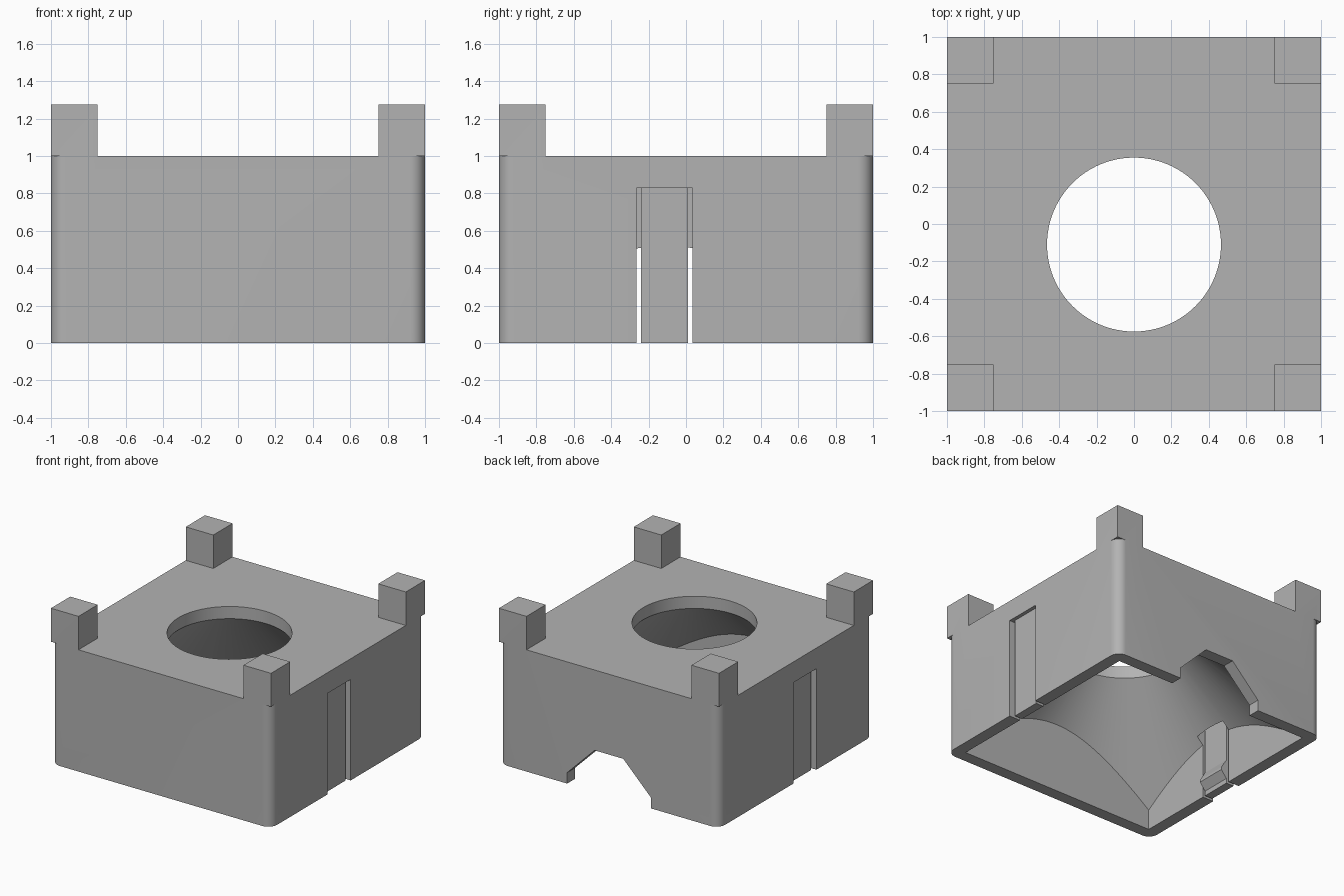
import bpy, bmesh, math
from mathutils import Matrix

old = bpy.data.objects.get("Cube")
if old:
    bpy.data.objects.remove(old, do_unlink=True)

grey = bpy.data.materials.new("plain grey")
grey.use_nodes = True
colour = (0.45, 0.45, 0.45, 1)
grey.diffuse_color = colour
grey.node_tree.nodes["Principled BSDF"].inputs["Base Color"].default_value = colour


def finish(name, bm):
    bmesh.ops.recalc_face_normals(bm, faces=bm.faces)
    mesh = bpy.data.meshes.new(name)
    bm.to_mesh(mesh)
    bm.free()
    mesh.materials.append(grey)
    ob = bpy.data.objects.new(name, mesh)
    bpy.context.collection.objects.link(ob)
    return ob


def box(name, x, y, z, round_corners=0):
    """Box from (min, max) ranges, optionally with rounded upright edges."""
    bm = bmesh.new()
    bmesh.ops.create_cube(bm, size=1)
    for v in bm.verts:
        for i, (lo, hi) in enumerate((x, y, z)):
            v.co[i] = hi if v.co[i] > 0 else lo
    if round_corners:
        upright = [e for e in bm.edges if abs(e.verts[0].co.z - e.verts[1].co.z) > 0.1]
        bmesh.ops.bevel(bm, geom=upright, offset=round_corners, segments=8,
                        profile=0.5, affect='EDGES')
    return finish(name, bm)


def prism(name, profile, y0, y1, side=1):
    """Extrude an (x, z) profile along y; side=-1 mirrors it in x."""
    bm = bmesh.new()
    face = bm.faces.new([bm.verts.new((side * x, y0, z)) for x, z in profile])
    ext = bmesh.ops.extrude_face_region(bm, geom=[face])
    for v in ext["geom"]:
        if isinstance(v, bmesh.types.BMVert):
            v.co.y = y1
    return finish(name, bm)


def revolve(name, profile, centre_y, steps=96):
    """Spin an (r, z) profile that starts and ends on the axis."""
    bm = bmesh.new()
    verts = [bm.verts.new((r, 0, z)) for r, z in profile]
    edges = [bm.edges.new(p) for p in zip(verts, verts[1:])]
    bmesh.ops.spin(bm, geom=verts + edges, cent=(0, 0, 0), axis=(0, 0, 1),
                   angle=math.tau, steps=steps)
    bmesh.ops.remove_doubles(bm, verts=bm.verts, dist=1e-4)
    bm.transform(Matrix.Translation((0, centre_y, 0)))
    return finish(name, bm)


def combine(target, tool, operation):
    """Apply one boolean and discard the tool object."""
    mod = target.modifiers.new("combine", 'BOOLEAN')
    mod.operation = operation
    mod.solver = 'EXACT'
    mod.object = tool
    bpy.context.view_layer.objects.active = target
    bpy.ops.object.modifier_apply(modifier=mod.name)
    bpy.data.objects.remove(tool, do_unlink=True)


HOLE_Y, HOLE_R = -0.11, 0.465
WALL = 0.9
SLOT = (-0.265, 0.035)
TAB = (-0.24, 0.01)
SLOT_TOP = 0.83

# Hollow body with rounded upright corners
body = box("body", (-1, 1), (-1, 1), (0, 1), round_corners=0.08)

# Square corner posts on top
for sx in (-1, 1):
    for sy in (-1, 1):
        post = box("corner_post", sorted((sx, sx * 0.75)), sorted((sy, sy * 0.75)), (1, 1.275))
        combine(body, post, 'UNION')

# Funnel cavity: round hole, 45 degree cone, limited by square inner walls
funnel = revolve("funnel", [(0, -0.1), (HOLE_R + 1, -0.1), (HOLE_R, 0.9),
                            (HOLE_R, 1.1), (0, 1.1)], HOLE_Y)
combine(funnel, box("inner_walls", (-WALL, WALL), (-WALL, WALL), (-0.2, 1.2)), 'INTERSECT')
combine(body, funnel, 'DIFFERENCE')

# Notch with sloping sides in the back wall
notch = prism("back_notch", [(-0.38, -0.1), (0.38, -0.1), (0.38, 0.09), (0.13, 0.34),
                             (-0.13, 0.34), (-0.38, 0.09)], 0.85, 1.1)
combine(body, notch, 'DIFFERENCE')

# Side slots, each holding a spring tab with an inward catch
for side, label in ((1, "left"), (-1, "right")):
    slot = box("slot", sorted((side * 0.845, side * 1.1)), SLOT, (-0.1, SLOT_TOP))
    combine(body, slot, 'DIFFERENCE')
    prism(label + "_spring_tab", [(0.97, 0), (0.97, SLOT_TOP), (WALL, SLOT_TOP), (WALL, 0.2),
                                  (0.85, 0.12), (0.85, 0.1), (WALL, 0.04), (WALL, 0)],
          *TAB, side=side)

# Smooth the curved walls, keep the edges sharp
bpy.ops.object.select_all(action='DESELECT')
body.select_set(True)
bpy.context.view_layer.objects.active = body
bpy.ops.object.shade_smooth_by_angle(angle=math.radians(30))
